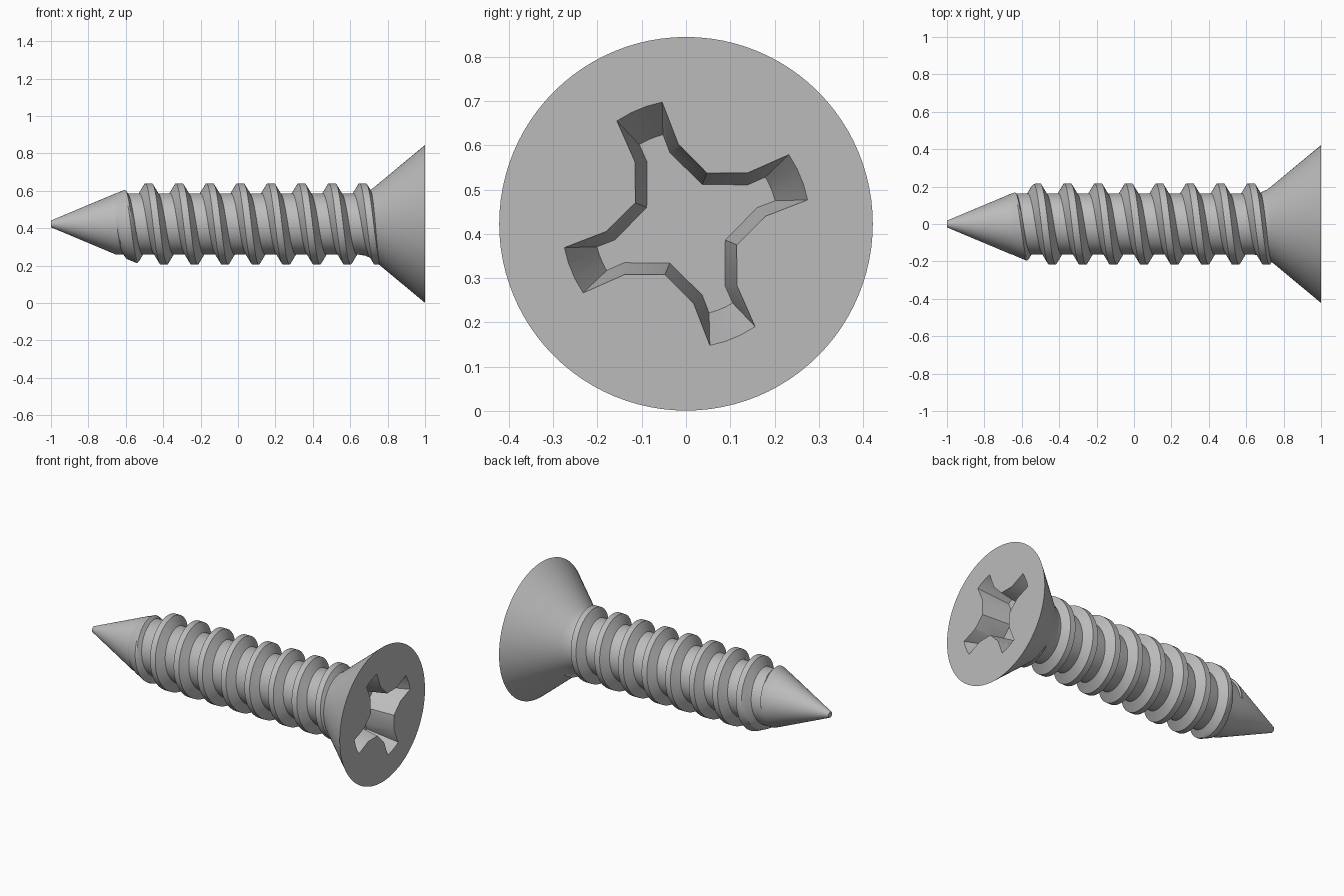
import bpy, bmesh, math
from mathutils import Vector

SEG = 96              # sides around the axis
AXIS_Z = 0.423        # height of the screw axis
PITCH = 0.1635
SHAFT_R, CREST_R = 0.163, 0.217

old = bpy.data.objects.get("Cube")
if old:
    bpy.data.objects.remove(old, do_unlink=True)

steel = bpy.data.materials.new("grey steel")
steel.use_nodes = True
steel.diffuse_color = (0.5, 0.5, 0.5, 1)
bsdf = steel.node_tree.nodes["Principled BSDF"]
bsdf.inputs["Base Color"].default_value = (0.5, 0.5, 0.5, 1)
bsdf.inputs["Roughness"].default_value = 0.6


def at(x, r, angle):
    """Point at distance r from the axis; angle runs from +y towards +z."""
    return Vector((x, r * math.cos(angle), AXIS_Z + r * math.sin(angle)))


def loft(name, rings, closed=True):
    """Skin a list of point rings and cap both ends."""
    bm = bmesh.new()
    rows = [[bm.verts.new(p) for p in ring] for ring in rings]
    n = len(rows[0])
    for a, b in zip(rows, rows[1:]):
        for i in range(n):
            j = (i + 1) % n
            bm.faces.new((a[i], a[j], b[j], b[i]))
    bm.faces.new(rows[0])
    bm.faces.new(rows[-1])
    bmesh.ops.recalc_face_normals(bm, faces=bm.faces)
    mesh = bpy.data.meshes.new(name)
    bm.to_mesh(mesh)
    bm.free()
    mesh.materials.append(steel)
    obj = bpy.data.objects.new(name, mesh)
    bpy.context.collection.objects.link(obj)
    return obj


def smooth(obj):
    bpy.ops.object.select_all(action='DESELECT')
    obj.select_set(True)
    bpy.context.view_layer.objects.active = obj
    bpy.ops.object.shade_smooth_by_angle(angle=math.radians(25))


def tip_radius(x):
    """Cone of the pointed tip, which also trims the thread start."""
    return 0.018 + 0.42 * (x + 1)


# Tip, shaft and countersunk head as one turned body
profile = [(-1, 0.018), (-0.655, SHAFT_R), (0.64, SHAFT_R), (0.68, 0.170),
           (0.71, 0.183), (0.735, 0.202), (1, 0.422)]
body = loft("screw_body", [[at(x, r, math.tau * i / SEG) for i in range(SEG)]
                           for x, r in profile])


# Cross recess, tapering towards its floor
def cross(x, tip, tip_half, side, side_half, corner):
    ring = []
    for arm in range(4):
        mid = 22.5 + 90 * arm
        for r, offset in ((side, -side_half), (tip, -tip_half), (tip, -tip_half / 3),
                          (tip, tip_half / 3), (tip, tip_half), (side, side_half),
                          (corner, 45)):
            ring.append(at(x, r, math.radians(mid + offset)))
    return ring


floor_x, face_x, over_x = 0.82, 1.0, 1.02
floor = cross(floor_x, 0.208, 8, 0.165, 9.7, 0.096)
face = cross(face_x, 0.28, 11.4, 0.181, 17, 0.124)
# Extend the walls a little past the head face for a clean cut
stretch = (over_x - floor_x) / (face_x - floor_x)
cutter = loft("recess_cutter", [floor, [a.lerp(b, stretch) for a, b in zip(floor, face)]])
cutter.hide_render = True
cut = body.modifiers.new("cross_recess", 'BOOLEAN')
cut.operation, cut.solver, cut.object = 'DIFFERENCE', 'EXACT', cutter
bpy.context.view_layer.objects.active = body
bpy.ops.object.modifier_apply(modifier=cut.name)
bpy.data.objects.remove(cutter, do_unlink=True)
smooth(body)

# Helical thread: a trapezoid swept round the shaft
corners = [(-0.052, SHAFT_R - 0.004), (-0.018, CREST_R),
           (0.018, CREST_R), (0.052, SHAFT_R - 0.004)]
section = []
for (x0, r0), (x1, r1) in zip(corners, corners[1:]):
    section += [(x0 + (x1 - x0) * t / 4, r0 + (r1 - r0) * t / 4) for t in range(4)]
section.append(corners[-1])

rings = []
for step in range(-int(1.25 * SEG), int(7.62 * SEG)):
    turn = step / SEG
    centre = -0.478 + PITCH * turn
    angle = math.pi / 2 + math.tau * turn
    ring = []
    for dx, r in section:
        x = centre + dx
        ring.append(at(x, min(r, tip_radius(x) - 0.001), angle))
    # inner edge buried in the shaft
    ring += [at(centre + dx, 0.1, angle) for dx in (0.04, -0.04)]
    rings.append(ring)
thread = loft("screw_thread", rings)
smooth(thread)
